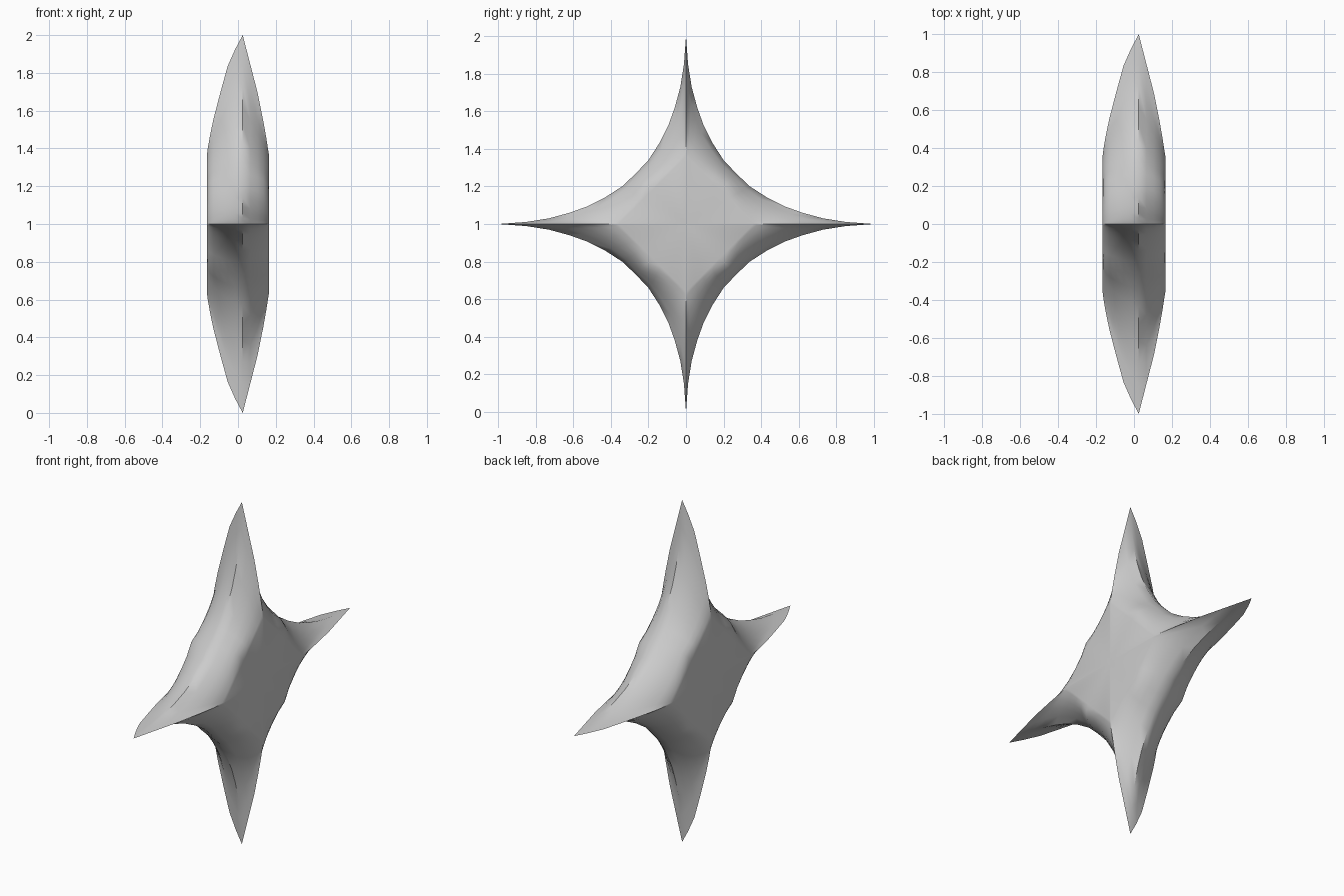
import bpy, bmesh, math

if "Cube" in bpy.data.objects:
    bpy.data.objects.remove(bpy.data.objects["Cube"])

# One concave quarter of the star outline (half list, mirrored about the diagonal)
HALF = [(1.0, 0.0), (0.85, 0.011), (0.73, 0.03), (0.62, 0.06), (0.53, 0.092),
        (0.43, 0.142), (0.34, 0.2)]
QUARTER = HALF + [(0.268, 0.268)] + [(b, a) for a, b in reversed(HALF[1:])]

# Layers through the thickness: (x, reach of the arm tip)
LAYERS = [(-0.165, 0.36), (-0.16, 0.40), (-0.148, 0.47), (-0.13, 0.555), (-0.095, 0.69),
          (-0.055, 0.835), (-0.015, 0.925), (0.025, 1.0), (0.065, 0.845), (0.105, 0.69),
          (0.135, 0.54), (0.15, 0.455), (0.16, 0.39), (0.165, 0.36)]
CORE = 0.36  # reach of the flat diamond on each face


def ring(reach):
    """Blend from the flat diamond to the full star, rounder in the valleys."""
    w = (reach - CORE) / (1 - CORE)
    pts = []
    for k in range(4):
        c, s = round(math.cos(k * math.pi / 2)), round(math.sin(k * math.pi / 2))
        for a, b in QUARTER:
            e = 1 - 0.55 * min(a, b) / max(a, b)
            d = CORE / (a + b)
            f = d + (1 - d) * w ** e
            pts.append(((a * c - b * s) * f, (a * s + b * c) * f))
    return pts


bm = bmesh.new()
rings = [[bm.verts.new((x, y, z + 1)) for y, z in ring(r)] for x, r in LAYERS]
n = len(rings[0])
for lo, hi in zip(rings, rings[1:]):
    for i in range(n):
        j = (i + 1) % n
        bm.faces.new((lo[i], lo[j], hi[j], hi[i]))

# Flat faces on both sides
for end in (rings[0], rings[-1]):
    centre = bm.verts.new((end[0].co.x, 0, 1))
    for i in range(n):
        bm.faces.new((centre, end[i], end[(i + 1) % n]))
bmesh.ops.recalc_face_normals(bm, faces=bm.faces)

mesh = bpy.data.meshes.new("four_point_star")
bm.to_mesh(mesh)
bm.free()
star = bpy.data.objects.new("four_point_star", mesh)
bpy.context.collection.objects.link(star)
bpy.context.view_layer.objects.active = star
star.select_set(True)
bpy.ops.object.shade_smooth_by_angle(angle=math.radians(50))
